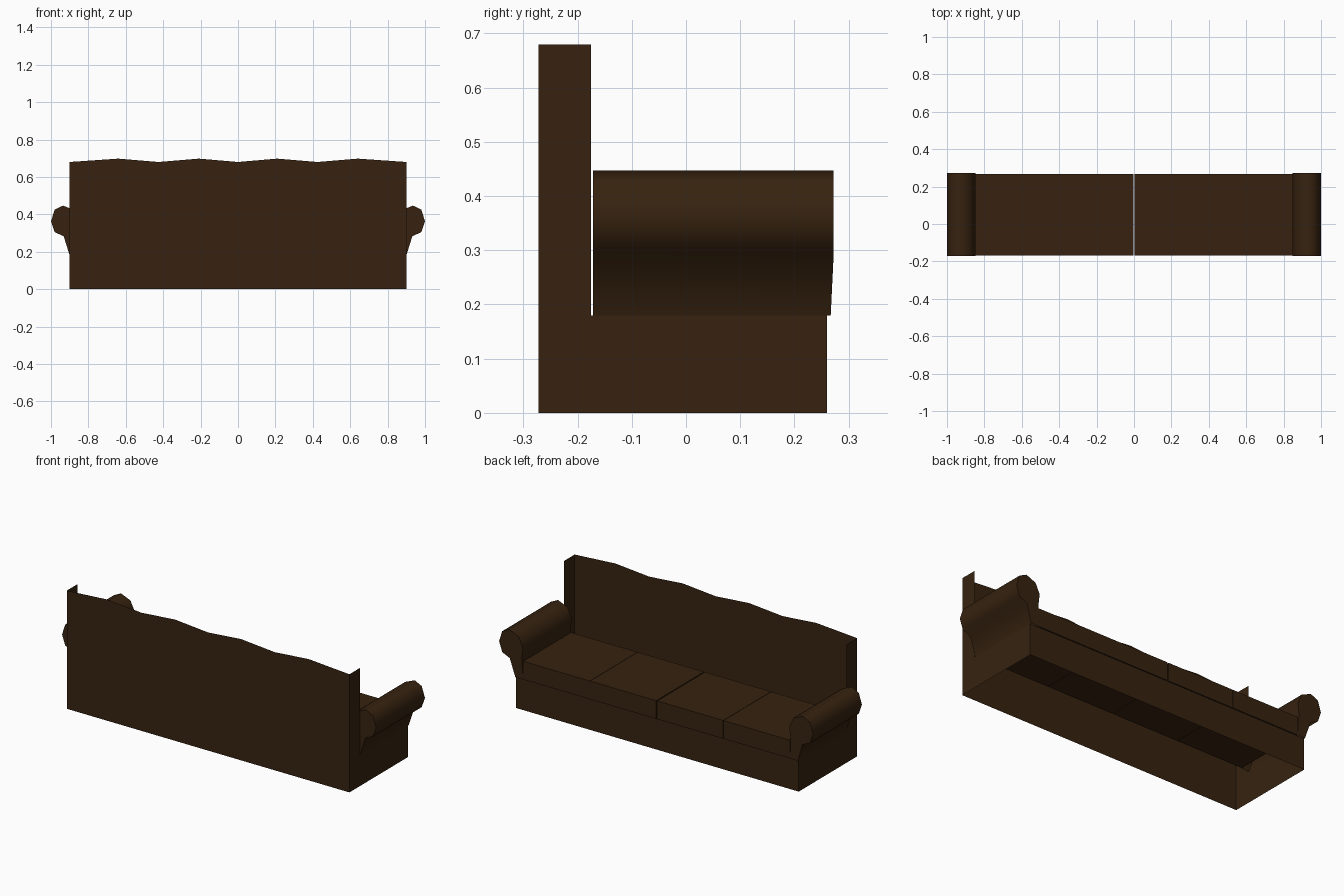
import bpy, bmesh

if "Cube" in bpy.data.objects:
    bpy.data.objects.remove(bpy.data.objects["Cube"])

mat = bpy.data.materials.new("dark brown leather")
mat.diffuse_color = (0.038, 0.0165, 0.005, 1)
mat.use_nodes = True
mat.node_tree.nodes["Principled BSDF"].inputs["Base Color"].default_value = mat.diffuse_color


def make(name, verts, faces, smooth=False):
    me = bpy.data.meshes.new(name)
    me.from_pydata(verts, [], faces)
    me.materials.append(mat)
    ob = bpy.data.objects.new(name, me)
    bpy.context.collection.objects.link(ob)
    if smooth:
        bpy.ops.object.select_all(action='DESELECT')
        ob.select_set(True)
        bpy.context.view_layer.objects.active = ob
        bpy.ops.object.shade_smooth_by_angle(angle=0.9)
    return ob


def sheet(name, pts):
    return make(name, pts, [list(range(len(pts)))])


W, BACK, STRIP, FRONT, SEAT = 0.90, -0.272, -0.175, 0.26, 0.18

# back panel: single sheet with a scalloped top edge
top = [(-W, .68), (-.64, .698), (-.425, .68), (-.21, .698), (0, .68),
       (.21, .698), (.425, .68), (.64, .698), (W, .68)]
n = len(top)
make("back_panel", [(x, BACK, 0) for x, z in top] + [(x, BACK, z) for x, z in top],
     [(i, i + 1, n + i + 1, n + i) for i in range(n - 1)])

# base front, open below and above
sheet("base_front", [(W, FRONT, 0), (-W, FRONT, 0), (-W, FRONT, SEAT), (W, FRONT, SEAT)])

# L-shaped side panels: low base side plus tall back edge
for s, side in ((1, "right"), (-1, "left")):
    pts = [(BACK, 0), (STRIP, 0), (FRONT, 0), (FRONT, SEAT), (STRIP, SEAT),
           (STRIP, .68), (BACK, .68), (BACK, SEAT)]
    faces = [(0, 1, 4, 7), (1, 2, 3, 4), (7, 4, 5, 6)]
    if s < 0:
        faces = [f[::-1] for f in faces]
    make(side + "_side_panel", [(s * W, y, z) for y, z in pts], faces)

# four seat cushions
edges = [(-.85, -.426), (-.424, -.003), (.003, .424), (.426, .85)]
for k, (a, b) in enumerate(edges):
    v = [(x, y, z) for z in (SEAT, .285) for y in (-.168, .267) for x in (a, b)]
    make("seat_cushion_%d" % (k + 1), v,
         [(0, 2, 3, 1), (4, 5, 7, 6), (0, 1, 5, 4), (2, 6, 7, 3), (0, 4, 6, 2), (1, 3, 7, 5)])

# rolled arms: neck and scroll profile swept along y, open underneath
prof = [(.90, SEAT), (.932, .283), (.98, .305), (1.0, .363), (.98, .425),
        (.935, .447), (.875, .422), (.848, .365), (.856, .30), (.85, SEAT)]
m = len(prof)
for s, side in ((1, "right"), (-1, "left")):
    v = [(s * x, -.172, z) for x, z in prof]
    v += [(s * x, .267 if z < .2 else .272, z) for x, z in prof]
    faces = [(i, i + 1, m + i + 1, m + i) for i in range(m - 1)]
    faces += [tuple(range(m))[::-1], tuple(range(m, 2 * m))]
    if s > 0:
        faces = [f[::-1] for f in faces]
    ob = make(side + "_arm", v, faces, True)
    bm = bmesh.new()
    bm.from_mesh(ob.data)
    bmesh.ops.recalc_face_normals(bm, faces=bm.faces)
    bm.to_mesh(ob.data)
    bm.free()
